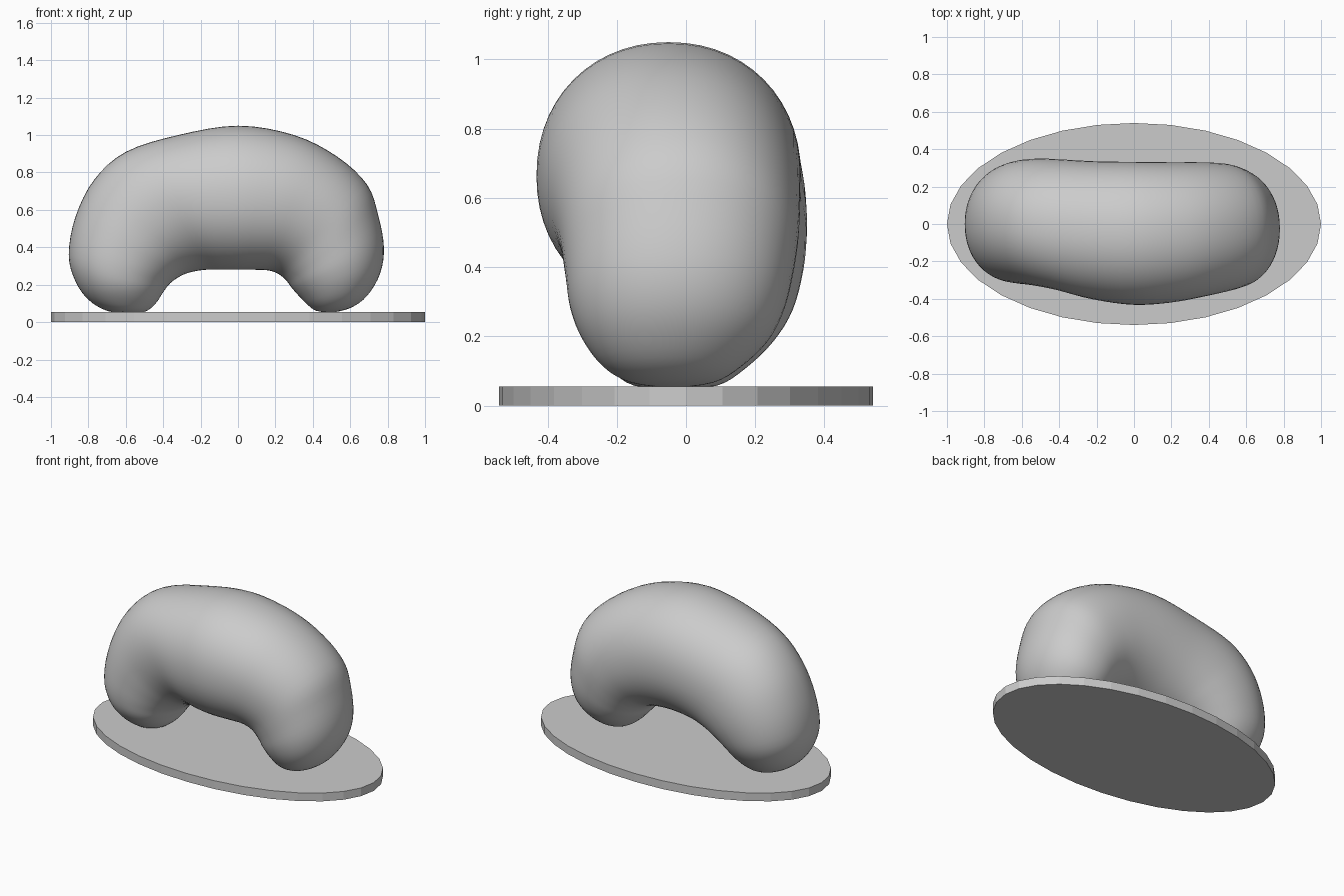
import bpy, bmesh, math

if "Cube" in bpy.data.objects:
    bpy.data.objects.remove(bpy.data.objects["Cube"])

# Cross-sections along the arch: outer x, outer z, inner x, inner z, y centre, y half width
SECTIONS = [
    (-.60, .05, -.60, .05, -.03, 0),
    (-.70, .06, -.50, .055, -.03, .12),
    (-.80, .12, -.44, .10, -.025, .20),
    (-.87, .22, -.40, .16, -.015, .27),
    (-.905, .36, -.36, .21, 0, .31),
    (-.87, .56, -.30, .25, .01, .33),
    (-.77, .76, -.24, .27, .01, .34),
    (-.60, .91, -.17, .28, -.005, .35),
    (-.32, 1.00, -.09, .28, -.035, .37),
    (0, 1.05, 0, .28, -.05, .382),
    (.30, 1.00, .09, .28, -.045, .375),
    (.53, .885, .17, .275, -.03, .36),
    (.69, .735, .22, .255, -.02, .345),
    (.75, .57, .26, .22, -.02, .33),
    (.78, .40, .29, .18, -.025, .31),
    (.76, .26, .33, .135, -.03, .27),
    (.69, .14, .375, .09, -.04, .20),
    (.60, .075, .42, .06, -.04, .12),
    (.50, .05, .50, .05, -.04, 0),
]
STEPS, SIDES = 4, 56


def catmull(a, b, c, d, t):
    return [0.5 * (2 * q + (r - p) * t + (2 * p - 5 * q + 4 * r - s) * t * t
                   + (3 * q - p - 3 * r + s) * t ** 3)
            for p, q, r, s in zip(a, b, c, d)]


def spow(v, e):
    return math.copysign(abs(v) ** e, v)


def finish(bm, name):
    bmesh.ops.remove_doubles(bm, verts=bm.verts, dist=1e-5)
    bmesh.ops.recalc_face_normals(bm, faces=bm.faces)
    mesh = bpy.data.meshes.new(name)
    bm.to_mesh(mesh)
    bm.free()
    obj = bpy.data.objects.new(name, mesh)
    bpy.context.collection.objects.link(obj)
    return obj


# Bean-shaped arch: rounded sections lofted from one foot to the other
n = len(SECTIONS)
rows = []
for i in range(n - 1):
    pts = [SECTIONS[min(max(k, 0), n - 1)] for k in range(i - 1, i + 3)]
    rows += [catmull(*pts, s / STEPS) for s in range(STEPS)]
rows.append(SECTIONS[-1])

bm = bmesh.new()
rings = []
for ox, oz, ix, iz, yc, hw in rows:
    ring = []
    for k in range(SIDES):
        a = 2 * math.pi * k / SIDES
        u, v = spow(math.cos(a), .95), spow(math.sin(a), .95)
        ring.append(bm.verts.new(((ox + ix) / 2 + (ox - ix) / 2 * u, yc + hw * v,
                                  (oz + iz) / 2 + (oz - iz) / 2 * u)))
    rings.append(ring)
for r0, r1 in zip(rings, rings[1:]):
    for k in range(SIDES):
        j = (k + 1) % SIDES
        bm.faces.new((r0[k], r0[j], r1[j], r1[k]))
bean = finish(bm, "bean_arch")
for p in bean.data.polygons:
    p.use_smooth = True

# Thin oval base with flat sides
bm = bmesh.new()
ring = [bm.verts.new((math.cos(2 * math.pi * k / 32), .54 * math.sin(2 * math.pi * k / 32), 0))
        for k in range(32)]
face = bm.faces.new(ring)
top = bmesh.ops.extrude_face_region(bm, geom=[face], use_keep_orig=True)["geom"]
bmesh.ops.translate(bm, vec=(0, 0, .055), verts=[g for g in top if isinstance(g, bmesh.types.BMVert)])
finish(bm, "oval_base")
